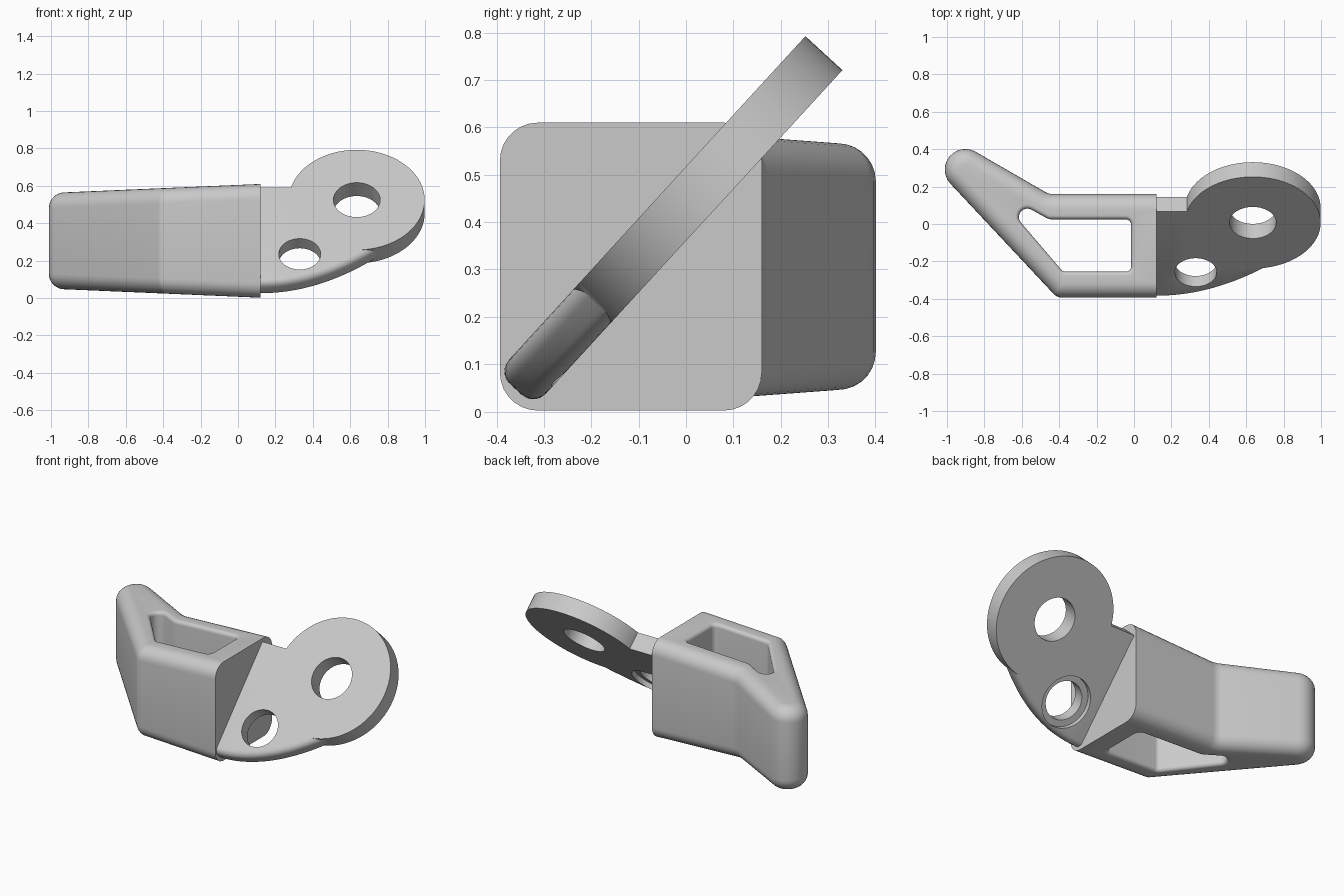
import bpy, bmesh, math
from mathutils import Vector, Matrix

if "Cube" in bpy.data.objects:
    bpy.data.objects.remove(bpy.data.objects["Cube"])

grey = bpy.data.materials.new("plain grey")
grey.use_nodes = True
grey.diffuse_color = (0.59, 0.59, 0.59, 1)
grey.node_tree.nodes["Principled BSDF"].inputs["Base Color"].default_value = grey.diffuse_color


def add_object(name, bm, matrix=Matrix()):
    bmesh.ops.recalc_face_normals(bm, faces=bm.faces[:])
    mesh = bpy.data.meshes.new(name)
    bm.to_mesh(mesh)
    bm.free()
    mesh.materials.append(grey)
    obj = bpy.data.objects.new(name, mesh)
    obj.matrix_world = matrix
    bpy.context.collection.objects.link(obj)
    return obj


def activate(obj):
    bpy.ops.object.select_all(action='DESELECT')
    obj.select_set(True)
    bpy.context.view_layer.objects.active = obj


def skin(bm, loops):
    """Join a stack of equal closed loops with quads."""
    n = len(loops[0])
    for low, high in zip(loops, loops[1:]):
        for i in range(n):
            j = (i + 1) % n
            bm.faces.new((low[i], low[j], high[j], high[i]))


def rim_levels(rim, steps):
    """(side, inset, drop) from the bottom rim to the top rim, both quarter-round."""
    angles = [math.pi / 2 * k / steps for k in range(steps + 1)]
    profile = [(rim * (1 - math.cos(t)), rim * (1 - math.sin(t))) for t in angles]
    return [(-1, *p) for p in profile[::-1]] + [(1, *p) for p in profile]


def rounded_ring(corners, inset, flat_edge=None, steps=12):
    """Counter-clockwise (x, y, radius) corners, moved inward, with arcs at the corners."""
    n = len(corners)
    pts = [Vector(c[:2]) for c in corners]
    dirs = [(pts[(i + 1) % n] - pts[i]).normalized() for i in range(n)]
    ring = []
    for i, (x, y, radius) in enumerate(corners):
        a, b = dirs[i - 1], dirs[i]
        da = 0 if (i - 1) % n == flat_edge else inset
        db = 0 if i == flat_edge else inset
        cross = a.x * b.y - a.y * b.x
        # intersection of the two shifted edges
        p = pts[i] + (b * da - a * db) / cross
        if radius == 0:
            ring.append(p)
            continue
        turn = math.atan2(cross, a.dot(b))
        side = 1 if turn > 0 else -1
        r = max(radius - side * inset, 0.004)
        normal = Vector((-a.y, a.x)) * side
        centre = p - a * r * math.tan(abs(turn) / 2) + normal * r
        for k in range(steps + 1):
            t = turn * k / steps
            c, s = math.cos(t), math.sin(t)
            v = -normal * r
            ring.append(centre + Vector((c * v.x - s * v.y, s * v.x + c * v.y)))
    return ring


# Hollow tapered body: outer wall and window wall, both with rounded rims
MID = 0.306
OUTER = [(0.12, -0.393, 0), (0.12, 0.16, 0), (-0.455, 0.16, 0.09),
         (-1.489, 0.757, 0.11), (-0.412, -0.393, 0.06)]
WINDOW = [(-0.015, -0.255, 0.03), (-0.015, 0.025, 0.03), (-0.455, 0.025, 0.06),
          (-0.765, 0.196, 0.045), (-0.38, -0.255, 0.03)]


def add_wall(bm, corners, rim, sign, flat_edge=None):
    loops = []
    for side, inset, drop in rim_levels(rim, 7):
        ring = rounded_ring(corners, sign * inset, flat_edge)
        loops.append([bm.verts.new((p.x, p.y,
                                    MID + side * (0.304 - 0.043 * (0.12 - p.x) - drop)))
                      for p in ring])
    skin(bm, loops)
    return loops[0], loops[-1]


bm = bmesh.new()
outer_caps = add_wall(bm, OUTER, 0.08, 1, flat_edge=0)
window_caps = add_wall(bm, WINDOW, 0.022, -1)
for outer, inner, up in zip(outer_caps, window_caps, (-1, 1)):
    edges = [bm.edges.get((loop[i - 1], loop[i])) for loop in (outer, inner)
             for i in range(len(loop))]
    bmesh.ops.triangle_fill(bm, use_beauty=True, edges=edges, normal=(0, 0, up))
body = add_object("hollow_body", bm)

# Tilted plate, drawn flat with its front at height 0, then leaned back
THICK = 0.106
tilt = (Matrix.Translation((0.635, 0.007, 0.525))
        @ Matrix.Rotation(math.radians(47.5), 4, 'X'))


def cylinder(name, x, y, radius, low, high):
    bm = bmesh.new()
    bmesh.ops.create_cone(bm, cap_ends=True, segments=72, radius1=radius, radius2=radius,
                          depth=high - low,
                          matrix=Matrix.Translation((x, y, (low + high) / 2)))
    return add_object(name, bm, tilt)


# Web between body and disc, with a rounded lower edge
INSIDE = [(-0.05, -0.25), (-0.2, -0.1), (-0.24, 0.088), (-0.54, 0.088)]
bm = bmesh.new()
loops = []
for side, inset, drop in rim_levels(0.036, 5):
    outline = []
    for k in range(25):
        t = -0.04 + 1.1 * k / 24
        u = max(t, 0)
        normal = Vector((-0.8 * u, 1)).normalized()
        outline.append(Vector((0.6 * t - 0.515, -0.6 + 0.24 * u * u)) + normal * inset)
    height = -THICK / 2 + side * (THICK / 2 - drop)
    loops.append([bm.verts.new((x, y, height)) for x, y in outline + INSIDE])
skin(bm, loops)
bm.faces.new(loops[0][::-1])
bm.faces.new(loops[-1])
plate = add_object("tilted_plate", bm, tilt)

# Join the disc, then cut both holes and the recess behind the small one
tools = [(cylinder("disc", 0, 0, 0.363, -THICK, 0), 'UNION'),
         (cylinder("large_hole", 0, 0, 0.125, -0.3, 0.2), 'DIFFERENCE'),
         (cylinder("small_hole", -0.305, -0.393, 0.112, -0.3, 0.2), 'DIFFERENCE'),
         (cylinder("recess", -0.305, -0.393, 0.15, -0.3, -THICK + 0.03), 'DIFFERENCE')]
activate(plate)
for tool, operation in tools:
    tool.hide_render = True
    mod = plate.modifiers.new(tool.name, 'BOOLEAN')
    mod.operation, mod.solver, mod.object = operation, 'EXACT', tool
    bpy.ops.object.modifier_apply(modifier=mod.name)
    bpy.data.objects.remove(tool)

for obj in (body, plate):
    activate(obj)
    bpy.ops.object.shade_smooth_by_angle(angle=math.radians(32))
